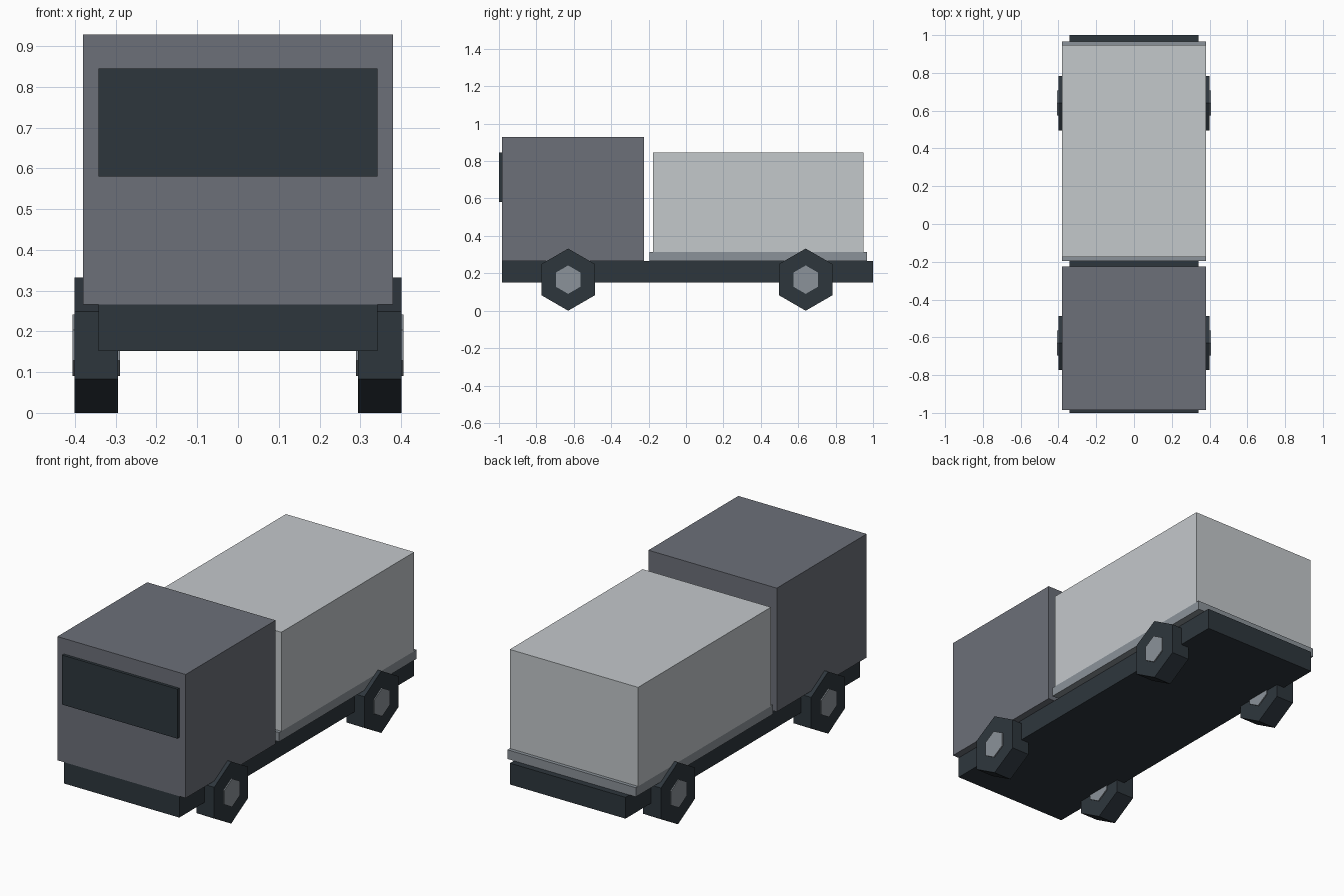
import bpy
import math

if "Cube" in bpy.data.objects:
    bpy.data.objects.remove(bpy.data.objects["Cube"], do_unlink=True)


def make_material(name, rgb):
    mat = bpy.data.materials.new(name)
    mat.use_nodes = True
    color = (*rgb, 1)
    mat.diffuse_color = color
    mat.node_tree.nodes["Principled BSDF"].inputs["Base Color"].default_value = color
    return mat


slate = make_material("slate grey", (0.15, 0.16, 0.19))
dark = make_material("dark blue grey", (0.027, 0.037, 0.046))
pale = make_material("pale grey", (0.55, 0.58, 0.60))
steel = make_material("steel grey", (0.26, 0.29, 0.32))


def box(name, half_width, y, z, mat):
    """Block centred on x, spanning the given y and z ranges."""
    bpy.ops.mesh.primitive_cube_add(size=1, location=(0, sum(y) / 2, sum(z) / 2))
    obj = bpy.context.object
    obj.name = name
    obj.scale = (2 * half_width, y[1] - y[0], z[1] - z[0])
    bpy.ops.object.transform_apply(location=False, rotation=False, scale=True)
    obj.data.materials.append(mat)


def hexagon(name, radius, width, location, mat):
    """Six-sided disc on the x axis with a corner pointing up."""
    bpy.ops.mesh.primitive_cylinder_add(
        vertices=6, radius=radius, depth=width, location=location,
        rotation=(math.pi / 2, 0, math.pi / 2))
    obj = bpy.context.object
    obj.name = name
    bpy.ops.object.transform_apply(location=False, rotation=True, scale=False)
    obj.data.materials.append(mat)


# Chassis and cab
box("chassis", 0.342, (-0.985, 1.0), (0.152, 0.266), dark)
box("cab", 0.38, (-0.985, -0.225), (0.266, 0.928), slate)
box("windscreen", 0.342, (-1.0, -0.98), (0.58, 0.845), dark)

# Cargo bed and container
box("cargo_bed", 0.38, (-0.195, 0.967), (0.266, 0.315), steel)
box("cargo_box", 0.38, (-0.176, 0.948), (0.315, 0.845), pale)

# Wheels and hubs
for end, y in (("front", -0.63), ("rear", 0.64)):
    for side, sign in (("left", 1), ("right", -1)):
        spot = (sign * 0.348, y, 0.166)
        hexagon(f"{end}_{side}_wheel", 0.166, 0.106, spot, dark)
        hexagon(f"{end}_{side}_hub", 0.076, 0.117, spot, steel)
